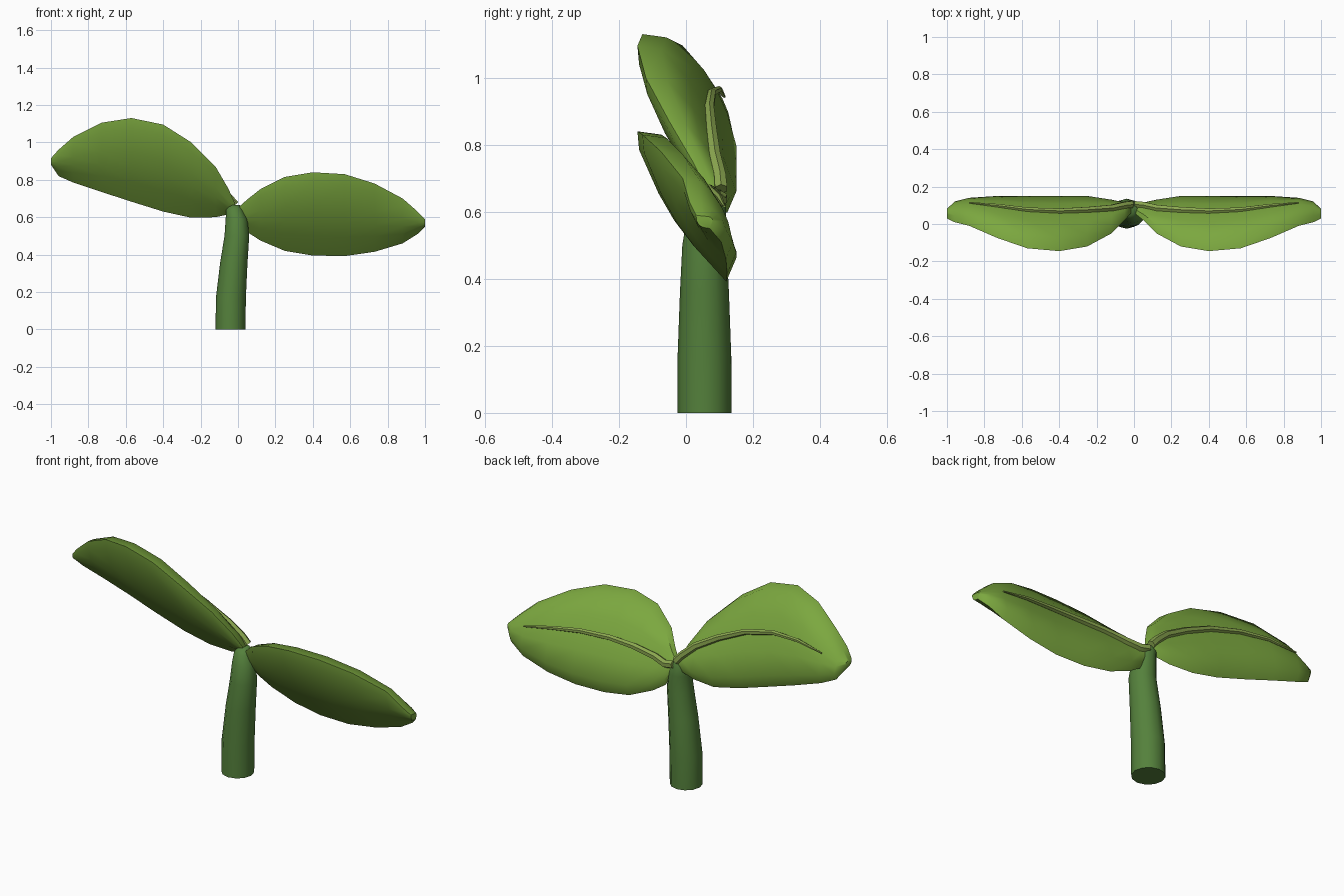
import bpy, bmesh, math
from mathutils import Vector

if "Cube" in bpy.data.objects:
    bpy.data.objects.remove(bpy.data.objects["Cube"])


def material(name, rgb):
    m = bpy.data.materials.new(name)
    m.diffuse_color = (*rgb, 1)
    m.use_nodes = True
    m.node_tree.nodes["Principled BSDF"].inputs["Base Color"].default_value = m.diffuse_color
    return m


LEAF = material("leaf_green", (0.20, 0.39, 0.05))
STEM = material("stem_green", (0.09, 0.22, 0.045))
VEIN = material("vein_green", (0.26, 0.39, 0.08))


def loft(name, rings, mat, angle=45):
    """Skin a list of equal closed rings and cap both ends."""
    bm = bmesh.new()
    vs = [[bm.verts.new(p) for p in ring] for ring in rings]
    n = len(vs[0])
    for a, b in zip(vs, vs[1:]):
        for i in range(n):
            j = (i + 1) % n
            bm.faces.new((a[i], a[j], b[j], b[i]))
    bm.faces.new(vs[0])
    bm.faces.new(vs[-1])
    bmesh.ops.recalc_face_normals(bm, faces=bm.faces[:])
    me = bpy.data.meshes.new(name)
    bm.to_mesh(me)
    bm.free()
    me.materials.append(mat)
    ob = bpy.data.objects.new(name, me)
    bpy.context.collection.objects.link(ob)
    bpy.ops.object.select_all(action='DESELECT')
    ob.select_set(True)
    bpy.context.view_layer.objects.active = ob
    bpy.ops.object.shade_smooth_by_angle(angle=math.radians(angle))
    return ob


def tube(name, path, radii, mat, sides):
    """Round tube along a path of points."""
    rings = []
    for i, (p, r) in enumerate(zip(path, radii)):
        d = path[min(i + 1, len(path) - 1)] - path[max(i - 1, 0)]
        u = d.cross(Vector((0, 1, 0))).normalized()
        v = d.cross(u).normalized()
        rings.append([p + r * (u * math.cos(t) + v * math.sin(t))
                      for t in (2 * math.pi * k / sides for k in range(sides))])
    return loft(name, rings, mat)


# Leaf stations: distance from stem, y of the upper and lower edge, rim thickness
DIST = (0.0, .05, .12, .25, .40, .57, .73, .88, .96, 1.0)
Y_TOP = (.06, .02, -.05, -.12, -.145, -.13, -.075, -.01, .01, .03)
Y_LOW = (.10, .115, .13, .15, .15, .15, .15, .14, .12, .08)
RIM = (.3, .45, .65, .9, 1, 1, .9, .7, .5, .3)


def leaf(side, sign, z_top, z_low):
    rings, ridge = [], []
    for d, yt, yb, s, zt, zb in zip(DIST, Y_TOP, Y_LOW, RIM, z_top, z_low):
        x = sign * (d if d > 0 or sign > 0 else .015)
        top = Vector((x, yt, zt))
        low = Vector((x, yb - .03 * s, zb))
        u0, u1 = top + s * Vector((0, .072, -.01)), low + s * Vector((0, .03, .07))
        l0 = top + s * Vector((0, .005, -.055))
        n = Vector((0, .85, .52)) * .03 * s
        up = [u0.lerp(u1, f) + n * k for f, k in ((.28, .8), (.5, 1), (.72, .8))]
        dn = [low.lerp(l0, f) - n * k for f, k in ((.3, .8), (.5, 1), (.7, .8))]
        rings.append([top, u0, *up, u1, low, *dn, l0])
        ridge.append(up[1])
    loft(side + "_leaf", rings, LEAF)
    # raised midrib following the upper surface
    path = [p + Vector((0, .006, .004)) for p in ridge[:8]]
    tube(side + "_leaf_vein", path,
         (.021, .020, .019, .017, .015, .013, .010, .004), VEIN, 6)


leaf("right", 1,
     (.65, .695, .75, .815, .84, .83, .78, .70, .63, .59),
     (.60, .52, .475, .42, .395, .392, .415, .46, .51, .55))
leaf("left", -1,
     (.67, .75, .87, 1.0, 1.095, 1.13, 1.105, 1.03, .96, .915),
     (.63, .615, .60, .597, .63, .683, .735, .785, .82, .88))

# Stem: gently leaning, rounded at the top
stem_path = [Vector(p) for p in ((-.04, .055, 0), (-.038, .055, .17), (-.022, .055, .36),
                                 (-.006, .055, .50), (-.008, .062, .59),
                                 (-.018, .072, .64), (-.018, .076, .665))]
rings = [[p + r * Vector((math.cos(t), math.sin(t), 0))
          for t in (2 * math.pi * k / 12 for k in range(12))]
         for p, r in zip(stem_path, (.08, .08, .073, .066, .058, .045, .028))]
loft("stem", rings, STEM, 60)
